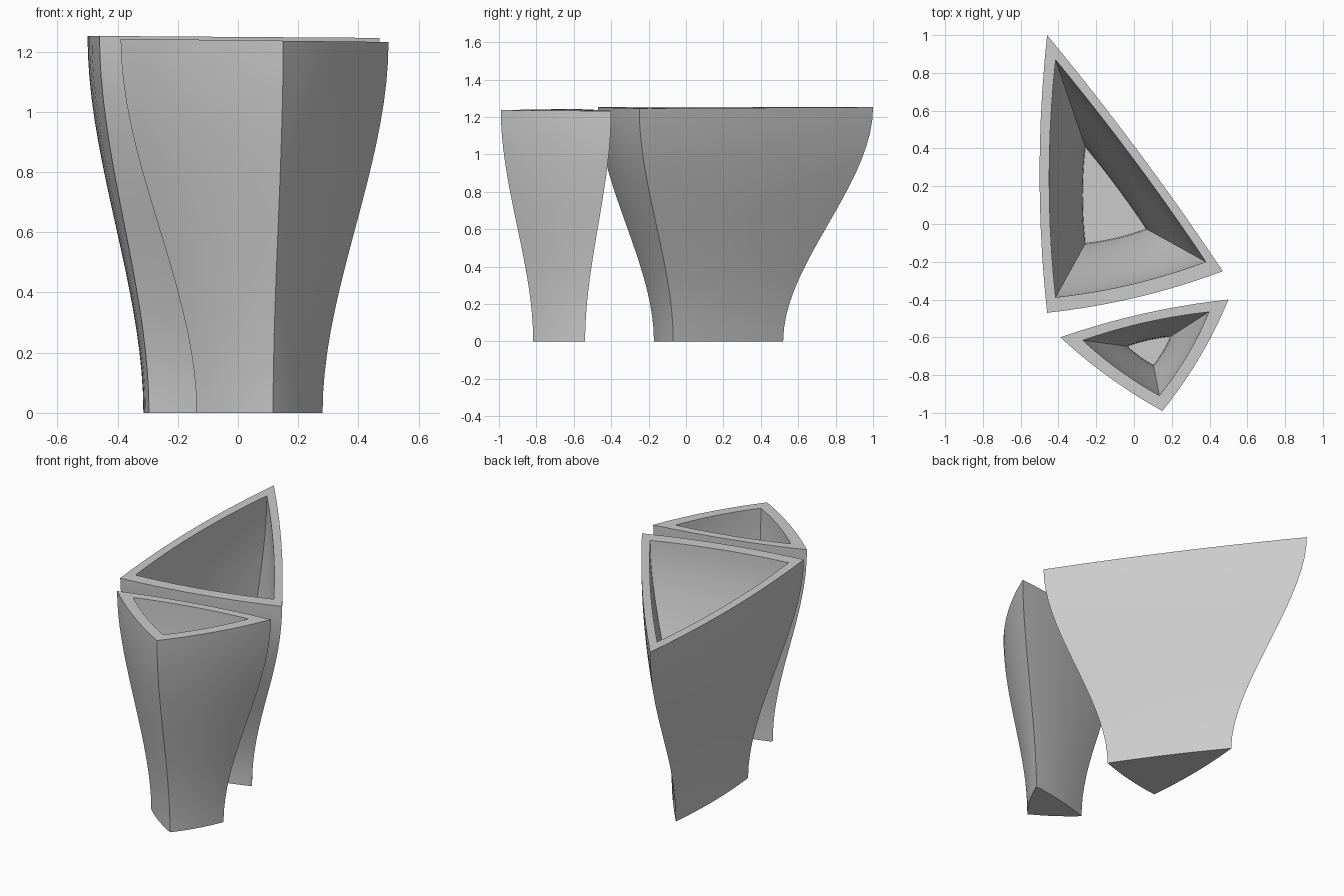
import bpy
import bmesh
from mathutils import Vector

cube = bpy.data.objects.get("Cube")
if cube:
    bpy.data.objects.remove(cube, do_unlink=True)

SIDE_STEPS, HEIGHT_STEPS = 10, 18
FLOOR_Z, BASE_SCALE = 0.05, 0.47

grey = bpy.data.materials.new("pale_grey")
grey.use_nodes = True
color = (0.6, 0.6, 0.6, 1)
grey.diffuse_color = color
grey.node_tree.nodes["Principled BSDF"].inputs["Base Color"].default_value = color


def bowed_outline(corners, bows):
    """Counter-clockwise triangle whose sides bow outward."""
    points = []
    for i, bow in enumerate(bows):
        a, b = Vector(corners[i]), Vector(corners[(i + 1) % 3])
        side = b - a
        outward = Vector((side.y, -side.x)).normalized()
        for k in range(SIDE_STEPS):
            t = k / SIDE_STEPS
            points.append(a + side * t + outward * bow * 4 * t * (1 - t))
    return points


def flare(t):
    """Outer scale at height fraction t, easing at foot and rim."""
    return BASE_SCALE + (1 - BASE_SCALE) * t * t * (3 - 2 * t)


def make_planter(name, corners, bows, height, tilt, wall):
    outline = bowed_outline(corners, bows)
    centre = sum((Vector(c) for c in corners), Vector((0, 0))) / 3
    bm = bmesh.new()

    def ring(t, z, scale):
        verts = []
        for p in outline:
            q = centre + (p - centre) * scale
            verts.append(bm.verts.new((q.x, q.y, z + tilt * (q.x - centre.x) * t)))
        return verts

    # Outer wall going up, then inner wall going down
    rings = []
    for k in range(HEIGHT_STEPS + 1):
        t = k / HEIGHT_STEPS
        rings.append(ring(t, height * t, flare(t)))
    for k in range(HEIGHT_STEPS, -1, -1):
        z = FLOOR_Z + (height - FLOOR_Z) * k / HEIGHT_STEPS
        t = z / height
        rings.append(ring(t, z, flare(t) - wall * (0.86 + 0.14 * t)))
    n = len(outline)
    for low, high in zip(rings, rings[1:]):
        for i in range(n):
            j = (i + 1) % n
            bm.faces.new((low[i], low[j], high[j], high[i]))

    # Underside and inner floor
    bm.faces.new(rings[0][::-1])
    bm.faces.new(rings[-1])

    mesh = bpy.data.meshes.new(name)
    bm.to_mesh(mesh)
    bm.free()
    mesh.materials.append(grey)
    obj = bpy.data.objects.new(name, mesh)
    bpy.context.collection.objects.link(obj)
    bpy.ops.object.select_all(action="DESELECT")
    obj.select_set(True)
    bpy.context.view_layer.objects.active = obj
    bpy.ops.object.shade_smooth_by_angle(angle=0.6)


make_planter("large_planter", [(-0.46, 1.0), (-0.46, -0.47), (0.47, -0.25)],
             [0.04, 0.03, 0.02], 1.25, -0.007, 0.145)
make_planter("small_planter", [(-0.39, -0.6), (0.15, -0.99), (0.5, -0.4)],
             [0.02, 0.025, 0.026], 1.237, -0.012, 0.25)
